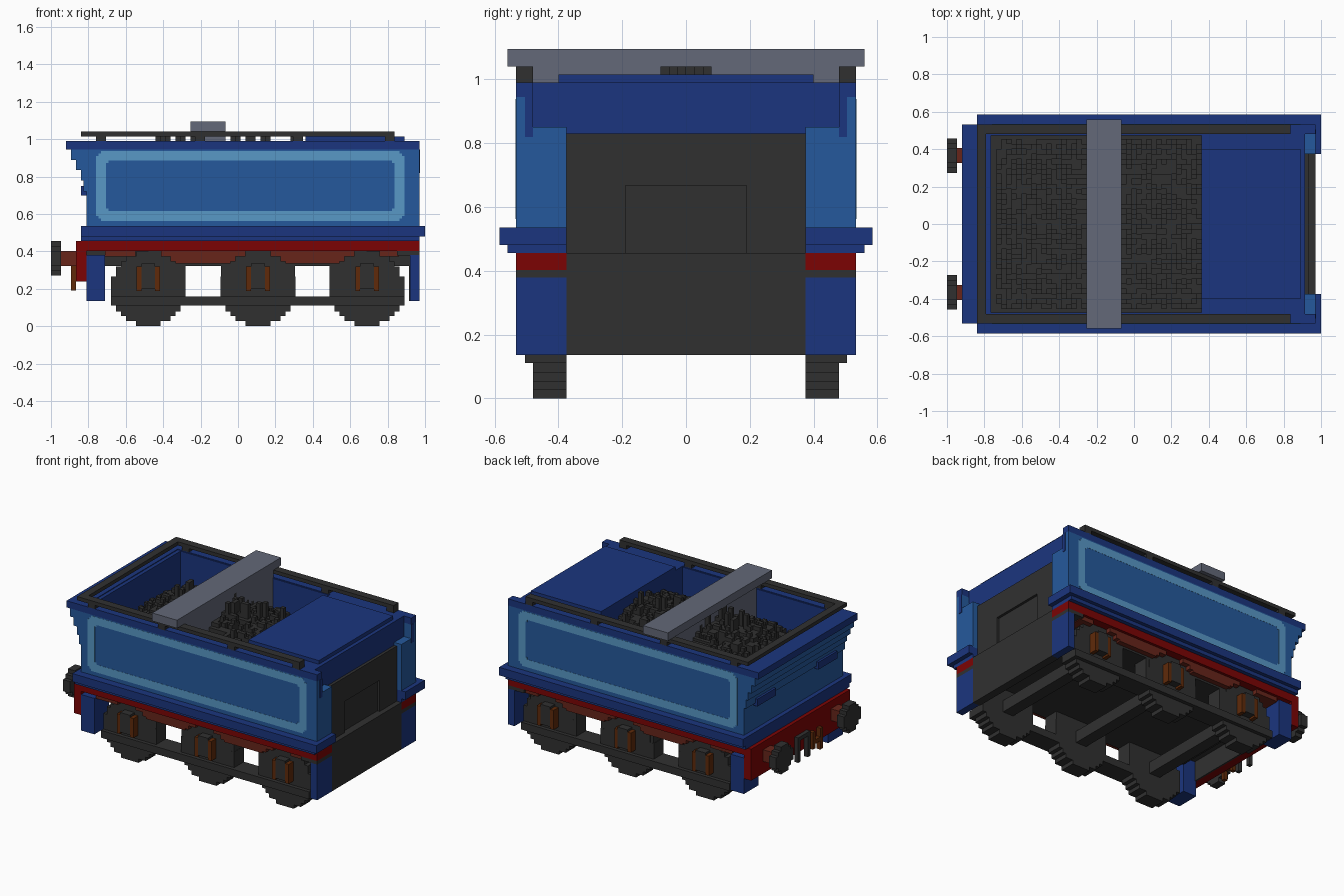
import bpy, bmesh, math, random
from mathutils import Matrix, Vector

random.seed(7)
cube = bpy.data.objects.get("Cube")
if cube:
    bpy.data.objects.remove(cube, do_unlink=True)


def material(name, rgb):
    lin = [((c / 255 + 0.055) / 1.055) ** 2.4 if c > 10 else c / 255 / 12.92 for c in rgb]
    m = bpy.data.materials.new(name)
    m.use_nodes = True
    m.diffuse_color = (*lin, 1)
    m.node_tree.nodes["Principled BSDF"].inputs["Base Color"].default_value = (*lin, 1)
    return m


NAVY = material("navy blue", (27, 53, 126))
BLUE = material("body blue", (37, 89, 156))
PALE = material("pale blue", (88, 152, 198))
RED = material("red", (124, 4, 4))
BROWN = material("red brown", (103, 37, 26))
RUST = material("rust", (96, 42, 10))
DARK = material("charcoal", (48, 48, 48))
GREY = material("steel grey", (99, 104, 120))
V = 0.0267  # block size
S = 0.533   # half width of the tank


def blocks(name, mat, boxes):
    """One object from boxes given as (x0, x1, y0, y1, z0, z1)."""
    bm = bmesh.new()
    for x0, x1, y0, y1, z0, z1 in boxes:
        centre = Vector(((x0 + x1) / 2, (y0 + y1) / 2, (z0 + z1) / 2))
        size = (x1 - x0, y1 - y0, z1 - z0)
        bmesh.ops.create_cube(bm, size=1, matrix=Matrix.Translation(centre) @ Matrix.Diagonal((*size, 1)))
    me = bpy.data.meshes.new(name)
    bm.to_mesh(me)
    bm.free()
    me.materials.append(mat)
    ob = bpy.data.objects.new(name, me)
    bpy.context.collection.objects.link(ob)
    return ob


def both(boxes):
    """The boxes and their mirror images across y = 0."""
    return boxes + [(a, b, -d, -c, e, f) for a, b, c, d, e, f in boxes]


def disc_rows(r, n):
    """Stepped disc: (half width, low, high) for each of n rows."""
    h = 2 * r / n
    for i in range(n):
        mid = -r + (i + 0.5) * h
        half = (2 * round(math.sqrt(r * r - mid * mid) / h - 0.5) + 1) * h / 2
        yield half, mid - h / 2, mid + h / 2


# Tank walls, rim and lining
blocks("tank_sides", BLUE, both([(-0.81, 0.97, 0.48, S, 0.53, 0.945)]))
blocks("tank_floor", NAVY, [(-0.79, 0.9, -0.48, 0.48, 0.53, 0.63)])
flare = [(0.53, 0.72, -0.81), (0.72, 0.78, -0.825), (0.78, 0.835, -0.84),
         (0.835, 0.89, -0.867), (0.89, 0.945, -0.893)]
blocks("tank_end", BLUE, [(x, -0.79, -S, S, a, b) for a, b, x in flare])
blocks("tank_rim", NAVY, both([(-0.92, 0.97, 0.48, S, 0.945, 0.99)])
       + [(-0.92, -0.79, -0.48, 0.48, 0.945, 0.99)])
blocks("tank_lining", NAVY, both([(-0.79, 0.37, 0.474, 0.482, 0.6, 0.985)])
       + [(-0.792, -0.765, -0.474, 0.474, 0.6, 0.985)])
blocks("end_brackets", NAVY, both([(-0.84, -0.81, 0.23, 0.43, 0.7, 0.75)]))

# Water tank at the cab end, with its lid
blocks("water_tank", NAVY, [(0.36, 0.915, -0.48, 0.48, 0.55, 0.99)])
blocks("water_tank_lid", NAVY, [(0.36, 0.89, -0.4, 0.4, 0.99, 1.015)])
blocks("cab_end_posts", BLUE, both([(0.91, 0.97, 0.375, 0.48, 0.53, 0.85)]))
blocks("post_edges", NAVY, both([(0.97, 0.973, 0.48, 0.505, 0.82, 0.945)]))

# Cab end plates around a recessed door
blocks("cab_end_plate", DARK, both([(0.9, 0.935, 0.19, 0.375, 0.45, 0.83)])
       + [(0.9, 0.935, -0.19, 0.19, 0.667, 0.83)])
blocks("cab_end_door", DARK, [(0.9, 0.918, -0.19, 0.19, 0.45, 0.667)])
blocks("cab_end_lower_plate", DARK, [(0.915, 0.97, -0.375, 0.375, 0.135, 0.455)])

# Lining frames on the sides, with stepped corners
X0, X1, Z0, Z1, W, H = -0.76, 0.89, 0.562, 0.938, 0.053, V / 2
Y = (S - 0.004, S + 0.001)
frame = []
for a, b in ((Z0, Z0 + H), (Z1 - H, Z1)):
    frame.append((X0 + V, X1 - V, *Y, a, b))
for a, b in ((Z0 + H, Z0 + W), (Z1 - W, Z1 - H)):
    frame.append((X0 + H, X1 - H, *Y, a, b))
for a, b in ((X0, X0 + H), (X1 - H, X1)):
    frame.append((a, b, *Y, Z0 + V, Z1 - V))
for a, b in ((X0 + H, X0 + W), (X1 - W, X1 - H)):
    frame.append((a, b, *Y, Z0 + W, Z1 - W))
for x in (X0 + W, X1 - W - H):
    for z in (Z0 + W, Z1 - W - H):
        frame.append((x, x + H, *Y, z, z + H))
blocks("side_panel_frames", PALE, both(frame))

# Running board and red sole bar
blocks("running_board", NAVY, [(-0.84, 0.915, -0.585, 0.585, 0.48, 0.535),
                               (-0.84, 0.915, -0.56, 0.56, 0.455, 0.48)]
       + both([(0.915, 1.0, 0.375, 0.585, 0.48, 0.535), (0.915, 0.97, 0.375, 0.56, 0.455, 0.48)]))
blocks("sole_bar", RED, [(-0.82, 0.915, -S, S, 0.402, 0.455)]
       + both([(0.915, 0.97, 0.375, S, 0.402, 0.455)]))
blocks("buffer_beam", RED, [(-0.865, -0.81, -S, S, 0.24, 0.455)])
blocks("footsteps", NAVY, both([(-0.81, -0.71, 0.375, S, 0.135, 0.38),
                                (0.92, 0.97, 0.375, S, 0.135, 0.38)]))

# Buffers and coupling
heads, shanks = [], []
for side in (-1, 1):
    c = side * 0.365
    heads += [(-1.0, -0.947, c - h, c + h, 0.363 + a, 0.363 + b) for h, a, b in disc_rows(0.0925, 7)]
    shanks.append((-0.95, -0.86, c - 0.04, c + 0.04, 0.323, 0.403))
blocks("buffer_heads", DARK, heads)
blocks("buffer_shanks", BROWN, shanks)
blocks("coupling_loop", DARK, [(-0.892, -0.865, -0.065, -0.038, 0.19, 0.36),
                               (-0.892, -0.865, 0.038, 0.065, 0.19, 0.36),
                               (-0.892, -0.865, -0.038, 0.038, 0.333, 0.36)])
blocks("brake_hose", RUST, [(-0.892, -0.865, -0.2, -0.173, 0.19, 0.335),
                            (-0.892, -0.865, -0.173, -0.12, 0.25, 0.277),
                            (-0.892, -0.865, -0.12, -0.093, 0.22, 0.335)])

# Underframe
blocks("underframe_floor", DARK, [(-0.71, 0.915, -0.375, 0.375, 0.322, 0.402),
                                  (0.85, 0.97, -S, S, 0.378, 0.402),
                                  (-0.81, -0.71, -0.47, 0.47, 0.375, 0.402),
                                  (-0.81, -0.8, -0.375, 0.375, 0.24, 0.38)])
blocks("lower_frame_bars", DARK, both([(-0.68, 0.89, 0.375, 0.505, 0.11, 0.16)]))
blocks("frame_webs", DARK, both([(a, b, 0.375, 0.479, 0.15, 0.345)
                                 for a, b in ((-0.48, -0.28), (-0.09, 0.305), (0.49, 0.69))]
                                + [(-0.48, 0.69, 0.375, 0.479, 0.322, 0.402)]))

# Stepped brown frame plates filling the gaps between the wheel tops
WHEELS = (-0.48, 0.107, 0.69)
plates = []
for z0, z1, half in ((0.335, 0.347, 0.147), (0.347, 0.373, 0.12), (0.373, 0.402, 0.067)):
    for a, b in zip(WHEELS, WHEELS[1:]):
        plates.append((a + half, b - half, 0.47, 0.515, z0, z1))
plates += [(-0.71, WHEELS[0] - 0.067, 0.4, 0.515, 0.373, 0.402),
           (WHEELS[2] + 0.067, 0.86, 0.4, 0.515, 0.373, 0.402)]
blocks("frame_plates", BROWN, both(plates))

# Wheels, axles, axle boxes and their hangers
for label, x in zip(("rear", "middle", "front"), WHEELS):
    blocks(label + "_wheels", DARK, both([(x - h, x + h, 0.375, 0.48, 0.2 + a, 0.2 + b)
                                          for h, a, b in disc_rows(0.2, 15)]))
    blocks(label + "_axle", DARK, [(x - 0.04, x + 0.04, -0.38, 0.38, 0.16, 0.24)])
    blocks(label + "_axle_boxes", DARK, both([(x - 0.037, x + 0.037, 0.47, 0.53, 0.2, 0.335)]))
    blocks(label + "_hangers", RUST, both([(x - 0.063, x - 0.037, 0.47, 0.53, 0.187, 0.32),
                                           (x + 0.037, x + 0.063, 0.47, 0.53, 0.187, 0.32)]))

# Coal heap of uneven columns
coal = [(-0.766, 0.362, -0.475, 0.475, 0.6, 0.7)]
for i in range(41):
    for j in range(-17, 17):
        x, y = -0.735 + i * V, j * V
        mid = abs(y + V / 2)
        mound = (1 - (mid / 0.48) ** 2) * min(1, (x + 0.85) / 0.35)
        top = 0.7 + 0.25 * mound + random.choice((-2, -1, 0, 0, 0, 0, 1, 1)) * V
        if mid < 0.08 and x > -0.45 and random.random() < 0.1:
            top = 1.04
        top = min(1.04, 0.7 + round((top - 0.7) / V) * V)
        if top > 0.71:
            coal.append((x, x + V, y, y + V, 0.68, top))
blocks("coal", DARK, coal)

# Top rail on short stanchions
posts = [(x, x + 0.053, 0.48, S, 0.985, 1.02) for x in (-0.76, -0.23, 0.295, 0.785)]
blocks("top_rail", DARK, both([(-0.84, 0.838, 0.48, S, 1.015, 1.04)] + posts)
       + [(-0.84, -0.79, -0.48, 0.48, 1.015, 1.04)])

# Cross beam with its partition
blocks("cross_beam", GREY, [(-0.255, -0.068, -0.56, 0.56, 1.04, 1.095)])
blocks("partition", GREY, [(-0.2, -0.068, -0.475, 0.475, 0.65, 0.99),
                           (-0.2, -0.068, -0.482, 0.482, 0.99, 1.045)])
